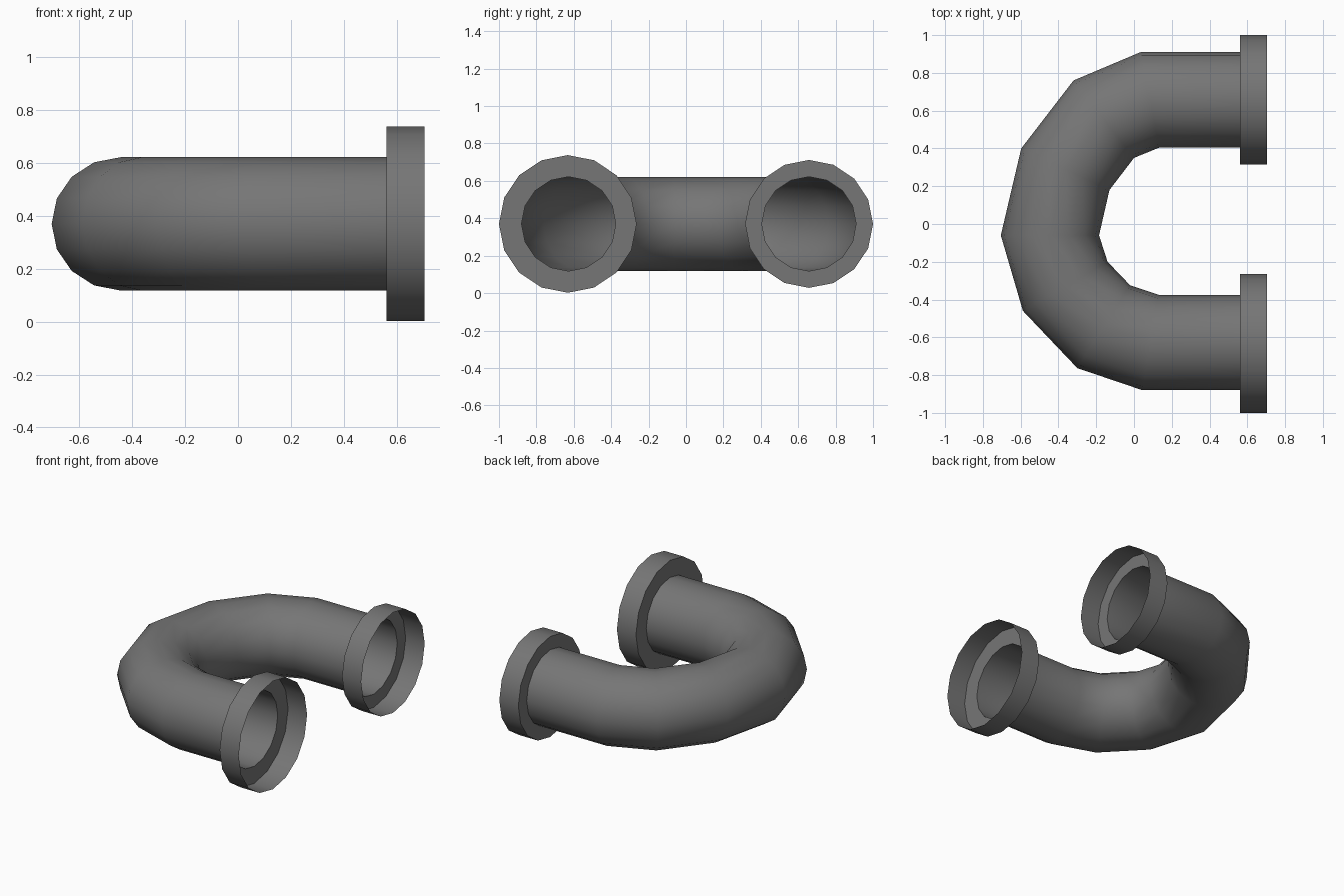
import bpy, bmesh
from math import sin, cos, tau, radians
from mathutils import Vector

if "Cube" in bpy.data.objects:
    bpy.data.objects.remove(bpy.data.objects["Cube"])

SIDES = 16
Z = 0.37           # height of the pipe axis
R = 0.252          # pipe radius
X_STEP, X_END = 0.562, 0.705

# Dark grey paint
paint = bpy.data.materials.new("dark_grey")
paint.diffuse_color = (0.18, 0.18, 0.18, 1)
paint.use_nodes = True
paint.node_tree.nodes["Principled BSDF"].inputs["Base Color"].default_value = paint.diffuse_color


def loft(name, rings):
    """Open skin through rings given as (inner xy, outer xy, vertical radius)."""
    bm = bmesh.new()
    loops = []
    for a, b, rz in rings:
        a, b = Vector((*a, Z)), Vector((*b, Z))
        mid, half = (a + b) / 2, (b - a) / 2
        loops.append([bm.verts.new(mid + half * cos(tau * i / SIDES)
                                   + Vector((0, 0, rz * sin(tau * i / SIDES))))
                      for i in range(SIDES)])
    for l0, l1 in zip(loops, loops[1:]):
        for i in range(SIDES):
            j = (i + 1) % SIDES
            bm.faces.new((l0[i], l0[j], l1[j], l1[i]))
    bmesh.ops.recalc_face_normals(bm, faces=bm.faces)
    me = bpy.data.meshes.new(name)
    bm.to_mesh(me)
    bm.free()
    me.materials.append(paint)
    ob = bpy.data.objects.new(name, me)
    bpy.context.collection.objects.link(ob)
    bpy.ops.object.select_all(action='DESELECT')
    ob.select_set(True)
    bpy.context.view_layer.objects.active = ob
    bpy.ops.object.shade_smooth_by_angle(angle=radians(40))
    return ob


# U-shaped pipe: inner and outer edge of each cross-section, seen from above
bend = [((X_STEP, 0.405), (X_STEP, 0.91)),
        ((0.135, 0.405), (0.035, 0.91)),
        ((0.0, 0.35), (-0.32, 0.76)),
        ((-0.13, 0.18), (-0.597, 0.40)),
        ((-0.185, -0.06), (-0.705, -0.06)),
        ((-0.14, -0.20), (-0.588, -0.46)),
        ((-0.02, -0.325), (-0.30, -0.763)),
        ((0.13, -0.375), (0.045, -0.88)),
        ((X_STEP, -0.375), (X_STEP, -0.88))]
loft("bent_pipe", [(a, b, R) for a, b in bend])

# Open collars: a flat step outwards, then a thin sleeve
for name, side, y_pipe, y_collar, r in (("back_collar", 1, 0.6575, 0.658, 0.342),
                                        ("front_collar", -1, 0.6275, 0.632, 0.368)):
    def ring(x, y, rad):
        return ((x, side * (y - rad)), (x, side * (y + rad)), rad)
    loft(name, [ring(X_STEP, y_pipe, R),
                ring(X_STEP, y_collar, r),
                ring(X_END, y_collar, r)])
